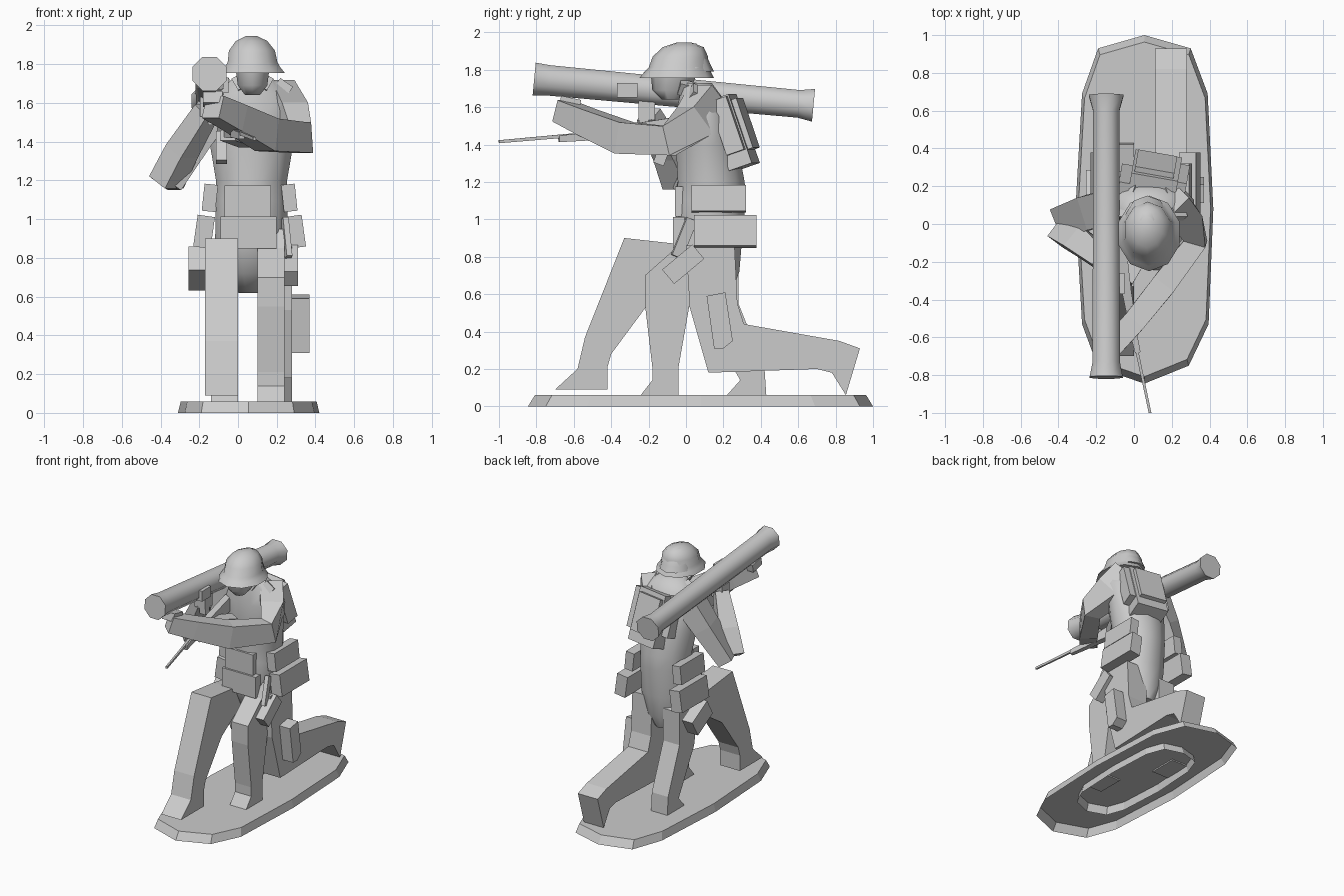
import bpy, bmesh, math
from mathutils import Vector, Euler


def finish(name, bm, smooth=None):
    bmesh.ops.recalc_face_normals(bm, faces=bm.faces)
    me = bpy.data.meshes.new(name)
    bm.to_mesh(me)
    bm.free()
    ob = bpy.data.objects.new(name, me)
    bpy.context.collection.objects.link(ob)
    if smooth:
        bpy.ops.object.select_all(action='DESELECT')
        ob.select_set(True)
        bpy.context.view_layer.objects.active = ob
        bpy.ops.object.shade_smooth_by_angle(angle=math.radians(smooth))
    return ob


def skin(name, rings, smooth=None, caps=(True, True)):
    bm = bmesh.new()
    vs = [[bm.verts.new(p) for p in r] for r in rings]
    n = len(vs[0])
    for a, b in zip(vs, vs[1:]):
        for i in range(n):
            bm.faces.new((a[i], a[(i + 1) % n], b[(i + 1) % n], b[i]))
    if caps[0]:
        bm.faces.new(vs[0])
    if caps[1]:
        bm.faces.new(vs[-1])
    return finish(name, bm, smooth)


def loft(name, sections, n=10, smooth=50, caps=(True, True)):
    # sections: (z, centre x, centre y, radius x, radius y)
    rings = [[(cx + rx * math.cos((i + .5) * math.tau / n),
               cy + ry * math.sin((i + .5) * math.tau / n), z) for i in range(n)]
             for z, cx, cy, rx, ry in sections]
    return skin(name, rings, smooth, caps)


def slab(name, x0, x1, profile):
    return skin(name, [[(x, y, z) for y, z in profile] for x in (x0, x1)])


def box(name, c, size, rot=(0, 0, 0)):
    bm = bmesh.new()
    bmesh.ops.create_cube(bm, size=1)
    e = Euler([math.radians(a) for a in rot])
    for v in bm.verts:
        p = Vector([a * b for a, b in zip(v.co, size)])
        p.rotate(e)
        v.co = p + Vector(c)
    return finish(name, bm)


def limb(name, pts, sizes):
    # four-sided limb along a path; sizes are (width, height) at each point
    P = [Vector(p) for p in pts]
    rings = []
    for i, p in enumerate(P):
        t = (P[min(i + 1, len(P) - 1)] - P[max(i - 1, 0)]).normalized()
        s = t.cross(Vector((0, 0, 1))).normalized()
        u = s.cross(t)
        w, h = sizes[i]
        rings.append([p + s * w / 2 * a + u * h / 2 * b for a, b in ((-1, -1), (1, -1), (1, 1), (-1, 1))])
    return skin(name, rings)


# Base: open shell with a raised ring underneath
outline = [(.055, 1), (.30, .93), (.39, .69), (.42, .08), (.395, -.53), (.29, -.75),
           (.055, -.845), (-.19, -.76), (-.275, -.53), (-.31, .08), (-.275, .69), (-.19, .93)]


def ring(s, z):
    return [(.055 + (x - .055) * s, .08 + (y - .08) * s, z) for x, y in outline]


skin("base", [ring(1, 0), ring(.96, .06)], caps=(False, True))
skin("base_under_ring", [ring(.59, 0), ring(.57, .06)], caps=(False, False))

# Two pairs of legs: one kneeling, one striding
slab("kneeling_front_leg", -.17, 0, [(-.33, .9), (-.06, .87), (.06, .85), (.06, .72), (-.2, .55), (-.40, .28),
                                    (-.42, .21), (-.42, .09), (-.7, .09), (-.58, .2), (-.54, .37)])
slab("kneeling_rear_leg", .11, .28, [(.0, .86), (.26, .85), (.275, .55), (.31, .44), (.82, .35), (.93, .31),
                                    (.855, .06), (.78, .18), (.7, .2), (.12, .18), (.02, .53)])
slab("striding_front_leg", .10, .24, [(-.22, .70), (-.05, .85), (.0, .95), (.15, .9), (.02, .55), (-.04, .21),
                                     (-.04, .05), (-.25, .05), (-.18, .14), (-.18, .21), (-.22, .55)])
slab("striding_rear_leg", -.14, 0, [(.03, .88), (.28, .8), (.28, .55), (.42, .2), (.43, .05), (.21, .05),
                                   (.29, .14), (.25, .21), (.1, .48)])

# Torso, neck and head
loft("torso", [(.62, .06, .18, .06, .07), (.72, .065, .15, .15, .14), (.88, .07, .12, .195, .185),
               (1.1, .07, .135, .19, .19), (1.2, .07, .135, .19, .185), (1.4, .07, .11, .225, .17),
               (1.55, .085, .09, .24, .15), (1.65, .08, .08, .2, .12), (1.73, .075, .05, .1, .09)], 12)
loft("head", [(1.64, .075, -.08, .04, .05), (1.69, .075, -.08, .08, .1), (1.8, .075, -.06, .095, .13)], 10)
loft("helmet", [(1.755, .08, -.05, .17, .2), (1.785, .075, -.045, .15, .18), (1.81, .075, -.04, .135, .16),
                (1.87, .072, -.03, .125, .148), (1.92, .07, -.015, .085, .11), (1.945, .07, -.01, .03, .04)], 10)
loft("helmet_cover", [(1.79, .07, .01, .12, .14), (1.83, .07, .01, .11, .12), (1.9, .07, .015, .085, .085),
                      (1.94, .07, .01, .035, .045)], 10)

# Shoulder launcher tube with flared ends
tube = loft("launcher_tube", [(-.75, 0, 0, .1, .095), (-.67, 0, 0, .076, .08), (.67, 0, 0, .078, .088),
                              (.75, 0, 0, .095, .095)], 8)
tube.location = (-.147, -.065, 1.68)
tube.rotation_euler = Vector((0, -1.49, .14)).to_track_quat('Z', 'Y').to_euler()
box("launcher_sight", (-.075, -.315, 1.69), (.05, .11, .08))
box("launcher_grip", (-.13, -.225, 1.57), (.05, .05, .17))

# Left arm reaching to the tube front
limb("left_arm", [(.18, .13, 1.65), (.26, .05, 1.53), (.325, -.09, 1.42), (.15, -.33, 1.435), (-.01, -.53, 1.52),
                  (-.13, -.66, 1.58)],
     [(.17, .2), (.16, .19), (.12, .16), (.13, .17), (.12, .14), (.12, .12)])
box("left_hand", (-.13, -.62, 1.62), (.1, .11, .06), (-12, 0, 0))

# Right arm bent up to the tube
limb("right_upper_arm", [(-.08, .1, 1.62), (-.22, .07, 1.42), (-.37, .01, 1.18)], [(.18, .17), (.18, .14), (.18, .11)])
limb("right_forearm", [(-.37, -.03, 1.19), (-.29, -.09, 1.35), (-.16, -.2, 1.56)], [(.16, .12), (.14, .12), (.1, .1)])
box("right_hand", (-.15, -.21, 1.58), (.09, .09, .1))

# Rifle held across the front
limb("rifle_body", [(-.08, 0, 1.5), (-.04, -.35, 1.46), (-.01, -.52, 1.445)], [(.05, .11), (.05, .08), (.04, .05)])
limb("rifle_fore_end", [(-.02, -.5, 1.445), (.02, -.68, 1.43)], [(.04, .045), (.03, .035)])
limb("rifle_barrel", [(.0, -.6, 1.45), (.085, -1, 1.415)], [(.016, .02), (.014, .016)])
box("rifle_magazine", (-.085, -.12, 1.37), (.055, .06, .16), (-20, 0, 0))
limb("rifle_hand", [(.05, -.12, 1.42), (-.05, -.3, 1.45)], [(.1, .1), (.09, .09)])

# Backpack with flap, shoulder straps and collar
box("backpack", (.11, .25, 1.465), (.25, .13, .39), (19, 0, -10))
box("backpack_flap", (.11, .285, 1.5), (.21, .1, .28), (19, 0, -10))
for side in (-1, 1):
    box("shoulder_strap", (.085 + side * .12, .11, 1.64), (.08, .2, .07), (-30, side * 35, 0))
    box("side_roll", (.1 + side * .15, .22, 1.5), (.06, .1, .3), (19, 0, -10))
    box("collar", (.075 + side * .06, .04, 1.69), (.05, .16, .07), (-15, side * 30, 0))

# Belt pouches
for side, x in ((1, .265), (-1, -.145)):
    box("upper_pouch", (x, .175, 1.11), (.07, .29, .14), (0, side * -6, 0))
    box("lower_pouch", (x + side * .03, .21, .935), (.09, .335, .165), (0, side * -8, 0))
box("front_upper_pouch", (.05, .0, 1.095), (.24, .12, .16))
box("front_lower_pouch", (.055, -.01, .93), (.29, .12, .165))
box("right_hip_bag", (-.21, .16, .745), (.09, .21, .14), (-30, 0, 0))
box("left_hip_canteen", (.275, -.015, .76), (.07, .21, .1), (40, 0, 0))
limb("canteen_strap", [(.24, .03, 1.0), (.26, -.05, .8)], [(.03, .06), (.03, .06)])
slab("holster", .28, .37, [(.11, .59), (.21, .61), (.25, .35), (.2, .31), (.15, .31)])
